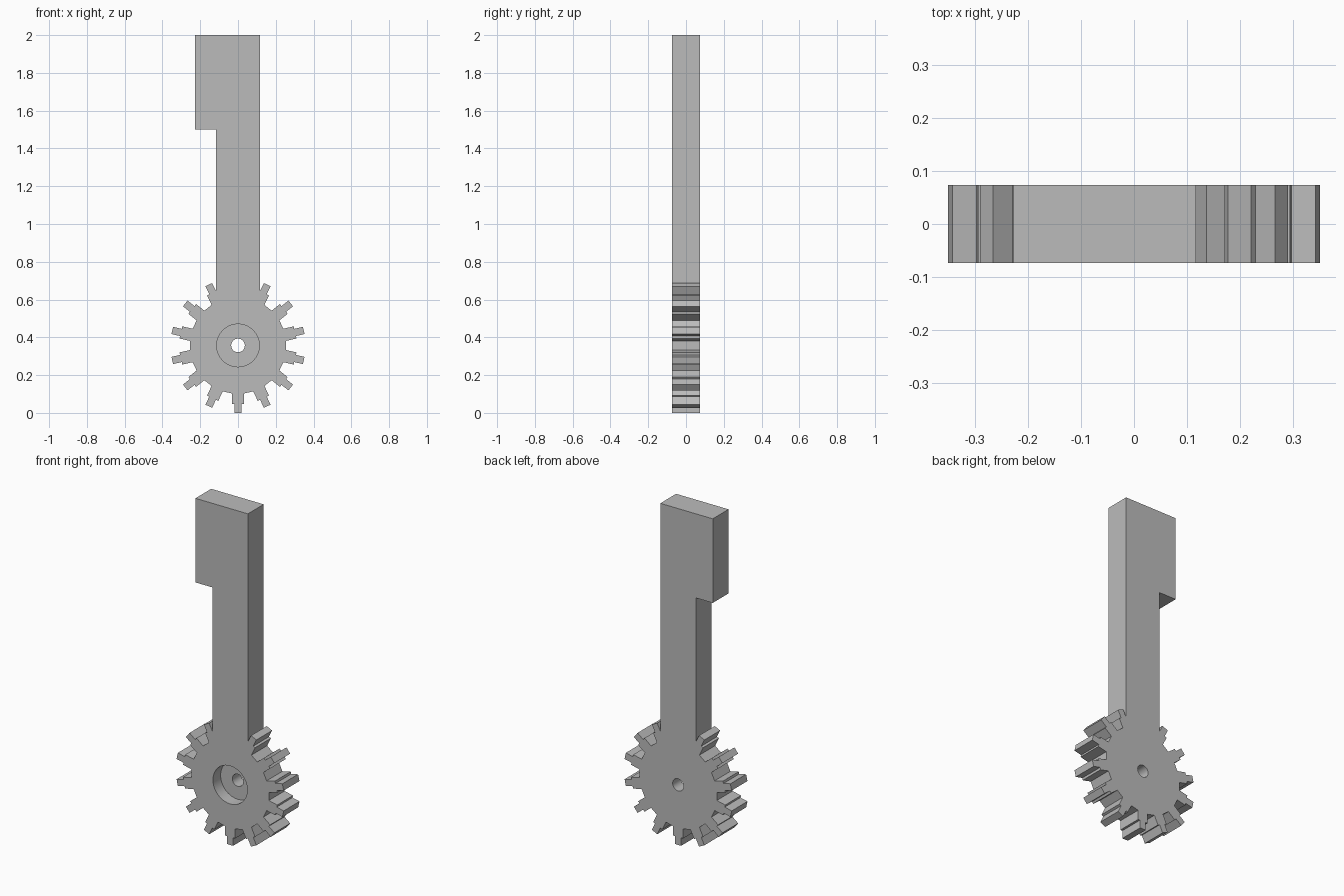
import bpy
import bmesh
from math import cos, sin, pi, radians
from mathutils import Matrix

cube = bpy.data.objects.get("Cube")
if cube:
    bpy.data.objects.remove(cube, do_unlink=True)

HALF_DEPTH = 0.074
HUB_Z = 0.357
TEETH = 14
ROOT_R, STEP_R, TIP_R = 0.254, 0.31, HUB_Z
BASE_W, TIP_W = 0.033, 0.0195     # half widths of the stepped tooth
ARM_X, HEAD_X = 0.117, -0.228
TOP_Z, HEAD_Z = 2.0, 1.5

grey = bpy.data.materials.new("plain_grey")
grey.use_nodes = True
colour = (0.5, 0.5, 0.5, 1)
grey.diffuse_color = colour
grey.node_tree.nodes["Principled BSDF"].inputs["Base Color"].default_value = colour


def tooth(angle):
    """Stepped tooth outline, clockwise, pointing along the angle."""
    shape = [(ROOT_R, BASE_W), (STEP_R, BASE_W), (STEP_R, TIP_W), (TIP_R, TIP_W)]
    shape += [(r, -w) for r, w in reversed(shape)]
    c, s = cos(angle), sin(angle)
    return [(r * c - w * s, HUB_Z + r * s + w * c) for r, w in shape]


# One outline: arm with offset head, then the gear teeth clockwise
teeth = []
for i in range(1, TEETH):
    teeth += tooth(pi / 2 - 2 * pi * i / TEETH)
teeth = teeth[3:-3]               # the arm covers the inner side of the first and last tooth
joint_z = HUB_Z + STEP_R * sin(2 * pi * 2.5 / TEETH) + 0.009
arm = [(-ARM_X, joint_z), (-ARM_X, HEAD_Z), (HEAD_X, HEAD_Z),
       (HEAD_X, TOP_Z), (ARM_X, TOP_Z), (ARM_X, joint_z)]

bm = bmesh.new()
face = bm.faces.new([bm.verts.new((x, -HALF_DEPTH, z)) for x, z in arm + teeth])
back = bmesh.ops.extrude_face_region(bm, geom=[face])["geom"]
bmesh.ops.translate(bm, vec=(0, 2 * HALF_DEPTH, 0),
                    verts=[v for v in back if isinstance(v, bmesh.types.BMVert)])
bmesh.ops.recalc_face_normals(bm, faces=bm.faces)
mesh = bpy.data.meshes.new("gear_arm")
bm.to_mesh(mesh)
bm.free()
body = bpy.data.objects.new("gear_arm", mesh)
bpy.context.collection.objects.link(body)
mesh.materials.append(grey)


def bore(name, radius, y_front, y_back):
    """Cut a round hole along y at the hub."""
    cb = bmesh.new()
    place = Matrix.Translation((0, (y_front + y_back) / 2, HUB_Z)) @ Matrix.Rotation(radians(90), 4, 'X')
    bmesh.ops.create_cone(cb, cap_ends=True, segments=64, radius1=radius, radius2=radius,
                          depth=y_back - y_front, matrix=place)
    cm = bpy.data.meshes.new(name)
    cb.to_mesh(cm)
    cb.free()
    cm.materials.append(grey)
    cutter = bpy.data.objects.new(name, cm)
    cutter.hide_render = True
    bpy.context.collection.objects.link(cutter)
    mod = body.modifiers.new(name, 'BOOLEAN')
    mod.operation = 'DIFFERENCE'
    mod.solver = 'EXACT'
    mod.object = cutter
    bpy.ops.object.modifier_apply(modifier=name)
    bpy.data.objects.remove(cutter, do_unlink=True)


bpy.ops.object.select_all(action='DESELECT')
bpy.context.view_layer.objects.active = body
body.select_set(True)

# Front recess and the axle hole through it
bore("hub_recess", 0.113, -0.2, -HALF_DEPTH + 0.072)
bore("axle_hole", 0.036, -0.3, 0.3)
bpy.ops.object.shade_smooth_by_angle(angle=radians(30))
